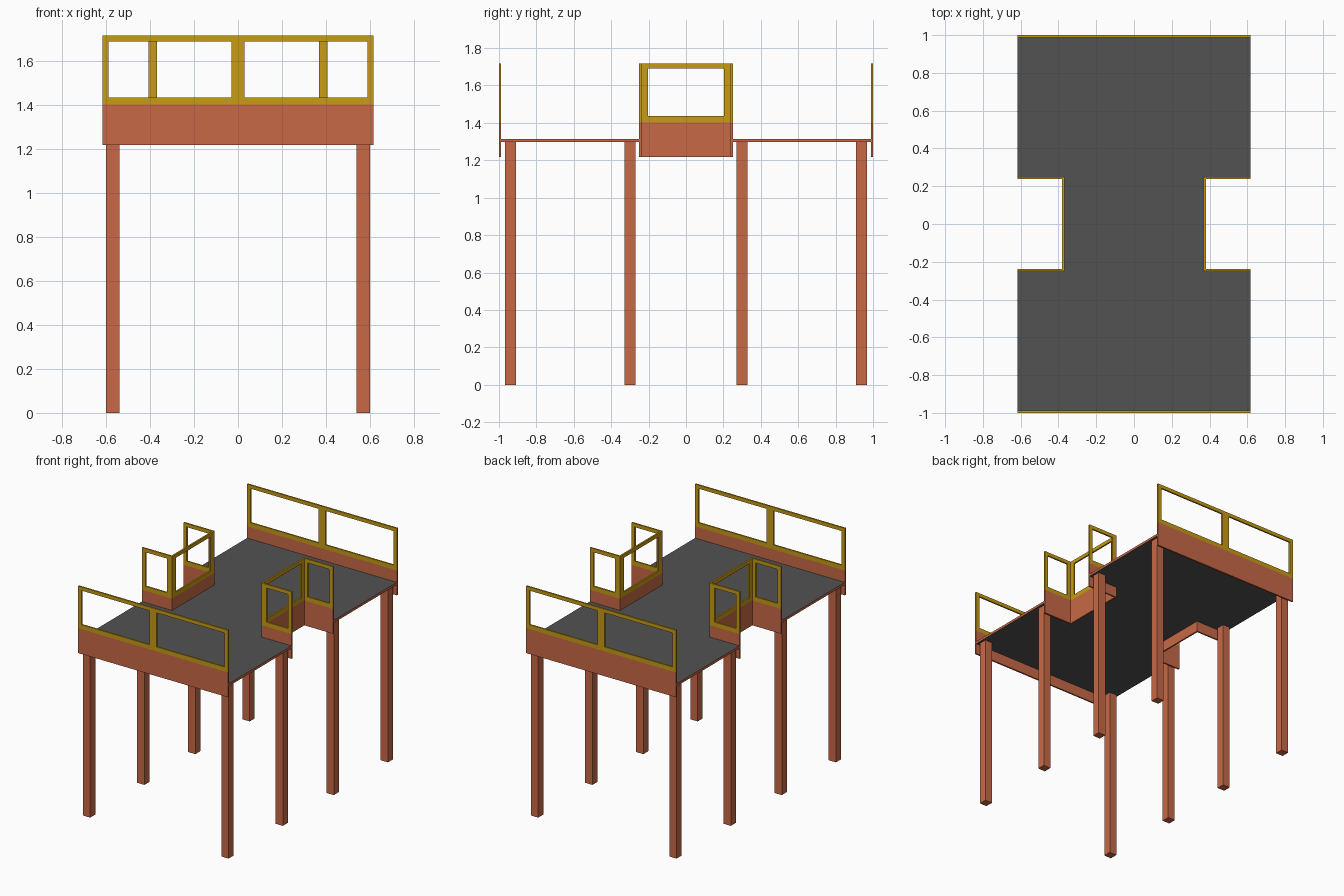
import bpy
import bmesh
from mathutils import Vector

if "Cube" in bpy.data.objects:
    bpy.data.objects.remove(bpy.data.objects["Cube"])


def material(name, rgb):
    m = bpy.data.materials.new(name)
    m.use_nodes = True
    m.diffuse_color = (*rgb, 1)
    m.node_tree.nodes["Principled BSDF"].inputs["Base Color"].default_value = (*rgb, 1)
    return m


BRICK = material("brick_orange", (0.578, 0.141, 0.061))
YELLOW = material("rail_yellow", (0.578, 0.328, 0.007))
GREY = material("deck_grey", (0.084, 0.084, 0.084))

HALF_X, HALF_Y = 0.617, 1.0        # outer size of the platform
NOTCH_X, NOTCH_Y = 0.368, 0.25     # side cutouts
DECK_LOW, DECK_TOP = 1.297, 1.315
THICK = 0.012
# guard heights: board bottom, board top, opening bottom, opening top, rail top
LEVELS = (1.218, 1.403, 1.436, 1.69, 1.717)


def finish(name, bm, mats):
    bmesh.ops.recalc_face_normals(bm, faces=bm.faces)
    mesh = bpy.data.meshes.new(name)
    bm.to_mesh(mesh)
    bm.free()
    for m in mats:
        mesh.materials.append(m)
    obj = bpy.data.objects.new(name, mesh)
    bpy.context.collection.objects.link(obj)
    return obj


def guard(name, start, direction, stops):
    """Solid board with an open frame above; every second bay is a window."""
    bm = bmesh.new()
    start, direction = Vector(start), Vector(direction)
    grid = [[bm.verts.new(start + direction * s + Vector((0, 0, z))) for z in LEVELS]
            for s in stops]
    for i in range(len(stops) - 1):
        for j in range(len(LEVELS) - 1):
            if i % 2 == 1 and j == 2:
                continue
            face = bm.faces.new((grid[i][j], grid[i + 1][j],
                                 grid[i + 1][j + 1], grid[i][j + 1]))
            face.material_index = 0 if j == 0 else 1
    obj = finish(name, bm, (BRICK, YELLOW))
    mod = obj.modifiers.new("thickness", 'SOLIDIFY')
    mod.thickness = THICK
    mod.offset = 0


# Deck: flat plate with a cutout in each long side
right_side = [(HALF_X, -HALF_Y + THICK), (HALF_X, -NOTCH_Y), (NOTCH_X, -NOTCH_Y),
              (NOTCH_X, NOTCH_Y), (HALF_X, NOTCH_Y), (HALF_X, HALF_Y - THICK)]
outline = right_side + [(-x, -y) for x, y in right_side]
bm = bmesh.new()
base = bm.faces.new([bm.verts.new((x, y, DECK_LOW)) for x, y in outline])
top = bmesh.ops.extrude_face_region(bm, geom=[base], use_keep_orig=True)
bmesh.ops.translate(bm, vec=(0, 0, DECK_TOP - DECK_LOW),
                    verts=[g for g in top["geom"] if isinstance(g, bmesh.types.BMVert)])
bm.normal_update()
for f in bm.faces:
    f.material_index = 0 if abs(f.normal.z) > 0.5 else 1
finish("deck", bm, (GREY, BRICK))

# End guards: two windows each
for name, side in (("front", -1), ("back", 1)):
    guard(name + "_guard", (0, side * (HALF_Y - THICK / 2), 0), (1, 0, 0),
          (-HALF_X, -0.589, -0.03, 0.03, 0.589, HALF_X))

# Cutout guards: one inner wall and two wings on each side
for name, sx in (("left", 1), ("right", -1)):
    inner = NOTCH_Y - THICK
    guard(name + "_cutout_guard", (sx * (NOTCH_X + THICK / 2), 0, 0), (0, 1, 0),
          (-inner, -0.204, 0.204, inner))
    for end, sy in (("front", -1), ("back", 1)):
        guard(f"{name}_{end}_wing_guard", (0, sy * (NOTCH_Y - THICK / 2), 0), (sx, 0, 0),
              (NOTCH_X, 0.408, 0.589, HALF_X))

# Legs: four square posts along each long side
for name, x in (("left", 0.57), ("right", -0.57)):
    for i, y in enumerate((-0.938, -0.3, 0.3, 0.938)):
        bm = bmesh.new()
        bmesh.ops.create_cube(bm, size=1)
        bmesh.ops.scale(bm, vec=(0.06, 0.06, DECK_LOW), verts=bm.verts)
        bmesh.ops.translate(bm, vec=(x, y, DECK_LOW / 2), verts=bm.verts)
        finish(f"{name}_leg_{i + 1}", bm, (BRICK,))
